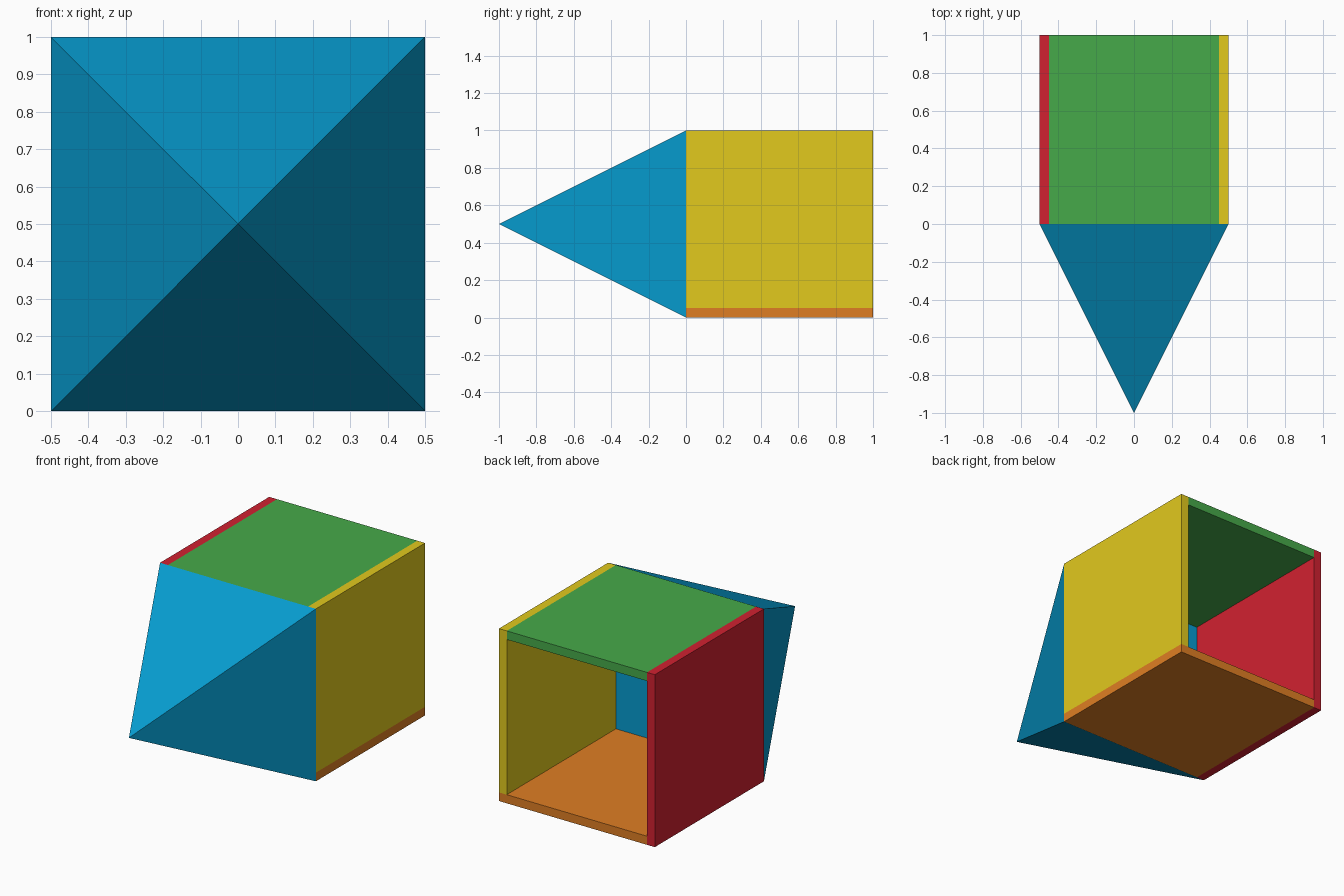
import bpy
import math
from mathutils import Matrix

if "Cube" in bpy.data.objects:
    bpy.data.objects.remove(bpy.data.objects["Cube"])


def paint(obj, rgb):
    mat = bpy.data.materials.new(obj.name + "_colour")
    mat.diffuse_color = [(c / 255) ** 2.2 for c in rgb] + [1]
    mat.use_nodes = True
    mat.node_tree.nodes["Principled BSDF"].inputs["Base Color"].default_value = mat.diffuse_color
    obj.data.materials.append(mat)


def panel(name, x0, x1, z0, z1, rgb):
    """Flat board running the full depth of the box, y 0 to 1."""
    bpy.ops.mesh.primitive_cube_add(size=1)
    obj = bpy.context.object
    obj.name = name
    obj.data.transform(Matrix.Translation(((x0 + x1) / 2, 0.5, (z0 + z1) / 2))
                       @ Matrix.Diagonal((x1 - x0, 1, z1 - z0, 1)))
    paint(obj, rgb)


H, T = 0.5, 0.05  # half width, wall thickness

# Open-backed box of four boards
panel("left_wall", -H, -H + T, 0, 1, (208, 38, 52))
panel("right_wall", H - T, H, T, 1, (225, 200, 35))
panel("floor_panel", -H + T, H, 0, T, (222, 125, 40))
panel("roof_panel", -H + T, H - T, 1 - T, 1, (72, 168, 75))

# Closed square pyramid pointing to the front
bpy.ops.mesh.primitive_cone_add(vertices=4, radius1=H * math.sqrt(2), depth=1)
nose = bpy.context.object
nose.name = "pyramid_nose"
nose.data.transform(Matrix.Translation((0, -0.5, 0.5))
                    @ Matrix.Rotation(math.radians(90), 4, 'X')
                    @ Matrix.Rotation(math.radians(45), 4, 'Z'))
paint(nose, (15, 155, 207))
